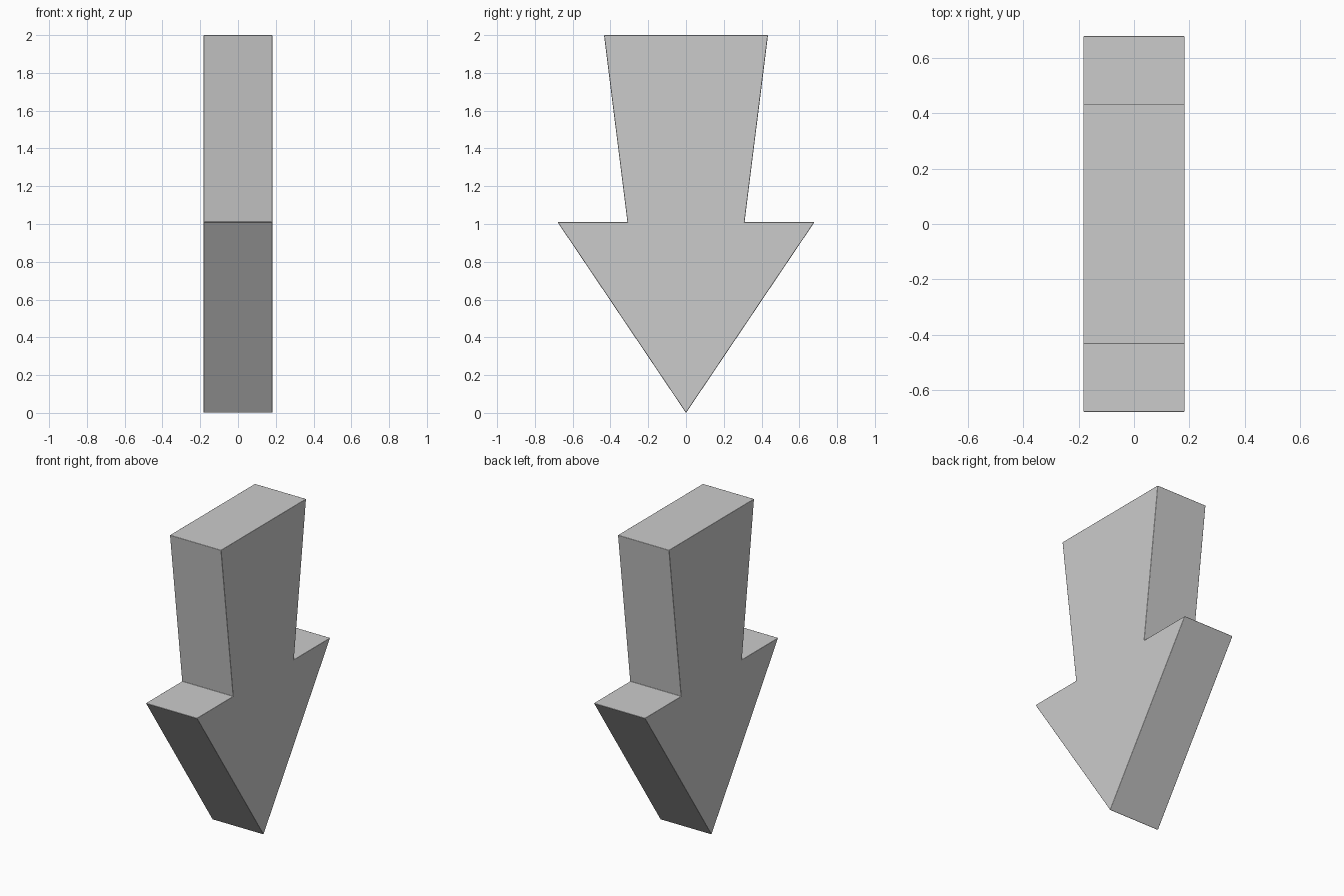
import bpy, bmesh

if "Cube" in bpy.data.objects:
    bpy.data.objects.remove(bpy.data.objects["Cube"])

HALF_THICK = 0.183

# Half outline of the arrow (y, z), from tip to top, then mirrored across y = 0
half = [(0.68, 1.01), (0.31, 1.01), (0.434, 2.0)]
outline = [(0.0, 0.0)] + half + [(-y, z) for y, z in reversed(half)]

# Extrude the outline along x
bm = bmesh.new()
face = bm.faces.new([bm.verts.new((-HALF_THICK, y, z)) for y, z in outline])
geom = bmesh.ops.extrude_face_region(bm, geom=[face])["geom"]
bmesh.ops.translate(bm, vec=(2 * HALF_THICK, 0, 0),
                    verts=[g for g in geom if isinstance(g, bmesh.types.BMVert)])
bmesh.ops.recalc_face_normals(bm, faces=bm.faces)
mesh = bpy.data.meshes.new("down_arrow")
bm.to_mesh(mesh)
bm.free()

arrow = bpy.data.objects.new("down_arrow", mesh)
bpy.context.collection.objects.link(arrow)
bpy.context.view_layer.objects.active = arrow
arrow.select_set(True)
bpy.ops.object.shade_smooth()

# Very fine softened edges
bevel = arrow.modifiers.new("soft_edges", "BEVEL")
bevel.width = 0.004
bevel.segments = 2
bevel.limit_method = "ANGLE"
bevel.harden_normals = True
